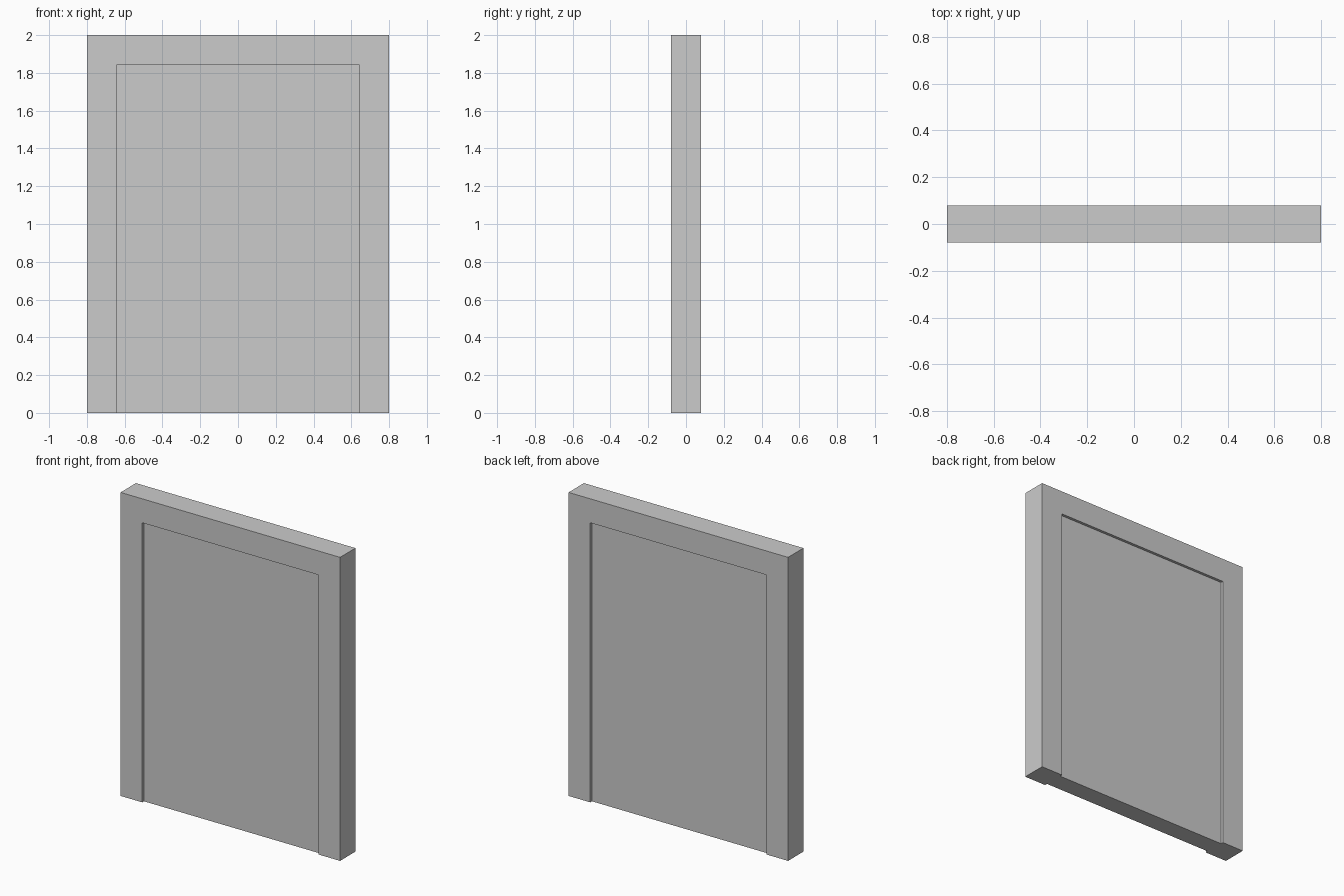
import bpy, bmesh

if "Cube" in bpy.data.objects:
    bpy.data.objects.remove(bpy.data.objects["Cube"])

HALF_W, HEIGHT, HALF_D = 0.80, 2.0, 0.08   # overall frame size
BORDER, RECESS = 0.158, 0.018              # frame width and panel setback


def extrude_profile(name, points, half_depth):
    """Extrude an (x, z) outline symmetrically along y."""
    bm = bmesh.new()
    face = bm.faces.new([bm.verts.new((x, -half_depth, z)) for x, z in points])
    new = bmesh.ops.extrude_face_region(bm, geom=[face])["geom"]
    verts = [g for g in new if isinstance(g, bmesh.types.BMVert)]
    bmesh.ops.translate(bm, verts=verts, vec=(0, 2 * half_depth, 0))
    bmesh.ops.recalc_face_normals(bm, faces=bm.faces)
    mesh = bpy.data.meshes.new(name)
    bm.to_mesh(mesh)
    bm.free()
    obj = bpy.data.objects.new(name, mesh)
    bpy.context.collection.objects.link(obj)
    return obj


inner_x, inner_z = HALF_W - BORDER, HEIGHT - BORDER

# Door surround: two jambs joined by a lintel, open at the floor
right_half = [(inner_x, inner_z), (inner_x, 0), (HALF_W, 0), (HALF_W, HEIGHT)]
left_half = [(-x, z) for x, z in reversed(right_half)]
extrude_profile("door_frame", right_half + left_half, HALF_D)

# Flat panel filling the opening, set back on both faces
panel = [(-inner_x, 0), (inner_x, 0), (inner_x, inner_z), (-inner_x, inner_z)]
extrude_profile("door_panel", panel, HALF_D - RECESS)
